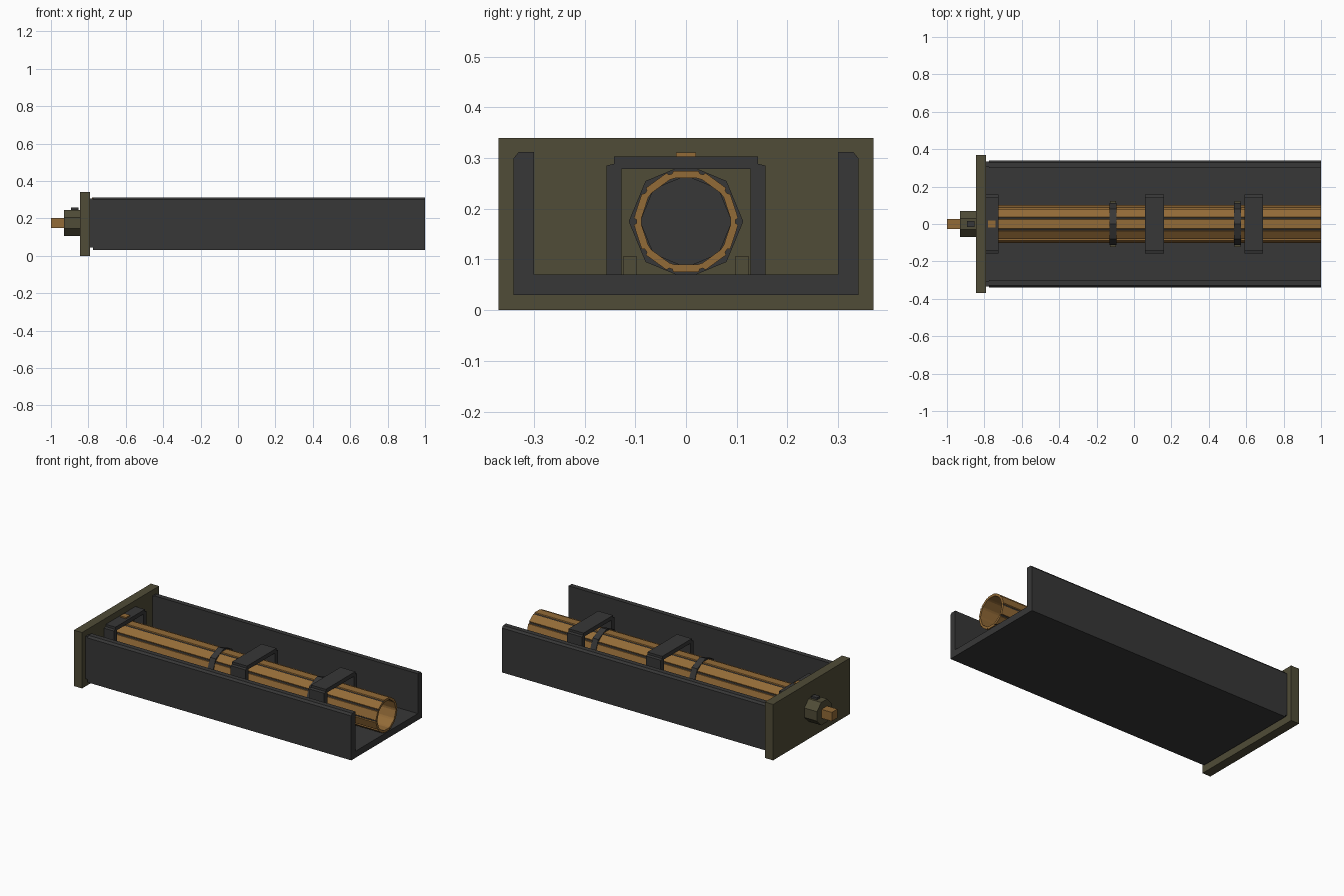
import bpy, bmesh, math

if "Cube" in bpy.data.objects:
    bpy.data.objects.remove(bpy.data.objects["Cube"])


def material(name, colour):
    m = bpy.data.materials.new(name)
    m.diffuse_color = (*colour, 1)
    m.use_nodes = True
    m.node_tree.nodes["Principled BSDF"].inputs["Base Color"].default_value = m.diffuse_color
    return m


DARK = material("dark grey", (0.038, 0.038, 0.038))
OLIVE = material("dark olive", (0.080, 0.072, 0.038))
BROWN = material("brown", (0.29, 0.145, 0.038))
ZC = 0.175  # height of the tube axis


def finish(name, bm, *mats):
    bmesh.ops.recalc_face_normals(bm, faces=bm.faces)
    me = bpy.data.meshes.new(name)
    bm.to_mesh(me)
    bm.free()
    for m in mats:
        me.materials.append(m)
    ob = bpy.data.objects.new(name, me)
    bpy.context.collection.objects.link(ob)
    return ob


def extrude(name, profile, x0, x1, mat):
    """Extrude a (y, z) outline along x."""
    bm = bmesh.new()
    face = bm.faces.new([bm.verts.new((x0, y, z)) for y, z in profile])
    out = bmesh.ops.extrude_face_region(bm, geom=[face])["geom"]
    verts = [v for v in out if isinstance(v, bmesh.types.BMVert)]
    bmesh.ops.translate(bm, verts=verts, vec=(x1 - x0, 0, 0))
    return finish(name, bm, mat)


def box(name, x0, x1, y0, y1, z0, z1, mat):
    return extrude(name, [(y0, z0), (y1, z0), (y1, z1), (y0, z1)], x0, x1, mat)


def ngon(r, n, turn=0):
    return [(r * math.cos(math.tau * i / n + turn), ZC + r * math.sin(math.tau * i / n + turn))
            for i in range(n)]


def mirrored(half):
    """Close a right-hand outline with its mirror image."""
    return half + [(-y, z) for y, z in reversed(half)]


def hollow(name, outer, inner, x0, x1, mats, rule=lambda i: 0):
    """Tube between two outlines; rule picks the material of each outer side."""
    bm = bmesh.new()
    rings = [[bm.verts.new((x, y, z)) for y, z in p]
             for p, x in ((outer, x0), (outer, x1), (inner, x1), (inner, x0))]
    n = len(outer)
    for k in range(4):
        a, b = rings[k], rings[(k + 1) % 4]
        for i in range(n):
            j = (i + 1) % n
            f = bm.faces.new((a[i], a[j], b[j], b[i]))
            f.material_index = rule(i) if k == 0 else 0
    return finish(name, bm, *mats)


# Channel tray with chamfered wall tops
tray = mirrored([(0.34, 0.03), (0.34, 0.30), (0.33, 0.312), (0.30, 0.312), (0.30, 0.07)])
extrude("tray", tray, -0.775, 1.0, DARK)
extrude("tray_collar", mirrored([(0.335, 0.045), (0.335, 0.305), (0.305, 0.305), (0.305, 0.068)]),
        -0.80, -0.77, DARK)

# End plate, nut, rod end and key
box("end_plate", -0.845, -0.79, -0.37, 0.37, 0.0, 0.34, OLIVE)
extrude("nut", ngon(0.075, 8, math.pi / 8), -0.93, -0.84, OLIVE)
box("rod_end", -1.0, -0.92, -0.027, 0.027, 0.148, 0.202, BROWN)
box("nut_key", -0.892, -0.853, -0.015, 0.015, 0.235, 0.257, DARK)

# Ten-sided open tube with narrow dark grooves along its corners
outer, inner = [], []
for i in range(10):
    a = math.tau * i / 10
    for d, r in ((-0.07, 0.103), (-0.035, 0.098), (0.035, 0.098), (0.07, 0.103)):
        outer.append((r * math.cos(a + d), ZC + r * math.sin(a + d)))
        inner.append((0.088 * math.cos(a + d), ZC + 0.088 * math.sin(a + d)))
hollow("tube", outer, inner, -0.785, 1.0, (BROWN, DARK), lambda i: int(i % 4 == 1))
extrude("tube_stop", ngon(0.09, 10), -0.785, -0.76, DARK)

# Square portal brackets over the tube
portal = mirrored([(0.127, 0.05), (0.157, 0.05), (0.157, 0.285), (0.142, 0.289),
                   (0.142, 0.303), ])
portal = [(0.127, 0.279), (0.127, 0.05), (0.157, 0.05), (0.157, 0.285), (0.142, 0.289), (0.142, 0.303)]
portal = mirrored(portal)
for i, (x0, x1) in enumerate(((-0.79, -0.725), (0.06, 0.16), (0.59, 0.69))):
    extrude(f"bracket_{i + 1}", portal, x0, x1, DARK)
box("bracket_tab", -0.78, -0.74, -0.02, 0.02, 0.30, 0.311, BROWN)

# Eight-sided clamp rings with small feet
for i, x in enumerate((-0.113, 0.553)):
    hollow(f"clamp_ring_{i + 1}", ngon(0.113, 8), ngon(0.09, 8), x - 0.019, x + 0.019, (DARK,))
    for s, side in ((-1, "front"), (1, "back")):
        box(f"clamp_foot_{side}_{i + 1}", x - 0.016, x + 0.016,
            min(s * 0.098, s * 0.123), max(s * 0.098, s * 0.123), 0.065, 0.107, OLIVE)
